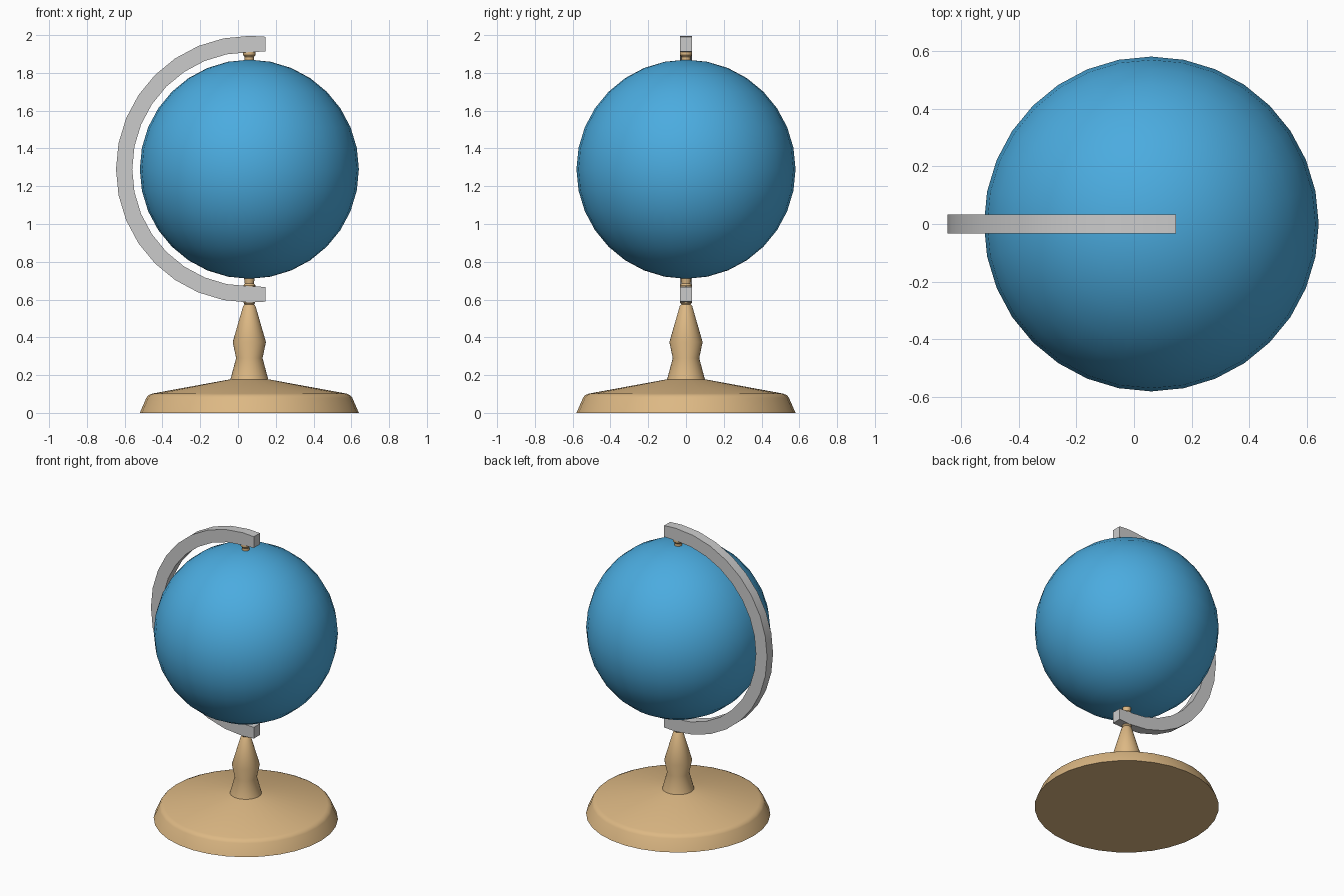
import bpy, bmesh, math

if "Cube" in bpy.data.objects:
    bpy.data.objects.remove(bpy.data.objects["Cube"])

CX, CZ = 0.06, 1.29   # globe centre


def material(name, rgb):
    m = bpy.data.materials.new(name)
    m.diffuse_color = (*rgb, 1)
    m.use_nodes = True
    m.node_tree.nodes["Principled BSDF"].inputs["Base Color"].default_value = m.diffuse_color
    return m


def finish(bm, name, mat=None, angle=30):
    bmesh.ops.recalc_face_normals(bm, faces=bm.faces)
    me = bpy.data.meshes.new(name)
    bm.to_mesh(me)
    bm.free()
    ob = bpy.data.objects.new(name, me)
    bpy.context.collection.objects.link(ob)
    if mat:
        me.materials.append(mat)
    bpy.ops.object.select_all(action='DESELECT')
    ob.select_set(True)
    bpy.context.view_layer.objects.active = ob
    bpy.ops.object.shade_smooth_by_angle(angle=math.radians(angle))
    return ob


def lathe(name, profile, mat, n=32):
    # capped solid of revolution about the globe axis
    bm = bmesh.new()
    rings = [[bm.verts.new((CX + r * math.cos(math.tau * i / n),
                            r * math.sin(math.tau * i / n), z))
              for i in range(n)] for r, z in profile]
    for a, b in zip(rings, rings[1:]):
        for i in range(n):
            j = (i + 1) % n
            bm.faces.new((a[i], a[j], b[j], b[i]))
    bm.faces.new(rings[0][::-1])
    bm.faces.new(rings[-1])
    return finish(bm, name, mat)


wood = material("wood", (0.72, 0.48, 0.23))
blue = material("globe_blue", (0.07, 0.41, 0.74))

# Globe ball
bm = bmesh.new()
bmesh.ops.create_uvsphere(bm, u_segments=32, v_segments=16, radius=0.58)
bmesh.ops.translate(bm, verts=bm.verts, vec=(CX, 0, CZ))
finish(bm, "globe_ball", blue)

# Turned foot and stem
lathe("stand", [(0.58, 0), (0.545, 0.08), (0.535, 0.093), (0.515, 0.102),
                (0.10, 0.178), (0.07, 0.29), (0.088, 0.375),
                (0.033, 0.565), (0.025, 0.575), (0.031, 0.583), (0.031, 0.60)], wood)

# Axis pins above and below the ball
lathe("lower_pin", [(0.032, 0.64), (0.032, 0.675), (0.024, 0.685), (0.029, 0.72)], wood, 16)
lathe("upper_pin", [(0.025, 1.86), (0.025, 1.885), (0.033, 1.895), (0.033, 1.93)], wood, 16)

# Half-ring arm with short straight ends
RO, RI, W, END, N = 0.706, 0.62, 0.033, 0.085, 16
path = [(END, RO - 0.004, RI + 0.002, 1)]
bm = bmesh.new()


def section(outer, inner):
    return [bm.verts.new((CX + p[0], y, CZ + p[1]))
            for p, y in ((outer, -W), (outer, W), (inner, W), (inner, -W))]


secs = [section((END, RO - 0.005), (END, RI + 0.003))]
for i in range(N + 1):
    a = math.pi / 2 + math.pi * i / N
    c, s = math.cos(a), math.sin(a)
    secs.append(section((RO * c, RO * s), (RI * c, RI * s)))
secs.append(section((END, -RO + 0.005), (END, -RI - 0.003)))
for a, b in zip(secs, secs[1:]):
    for i in range(4):
        j = (i + 1) % 4
        bm.faces.new((a[i], a[j], b[j], b[i]))
bm.faces.new(secs[0])
bm.faces.new(secs[-1][::-1])
finish(bm, "half_ring_arm")
